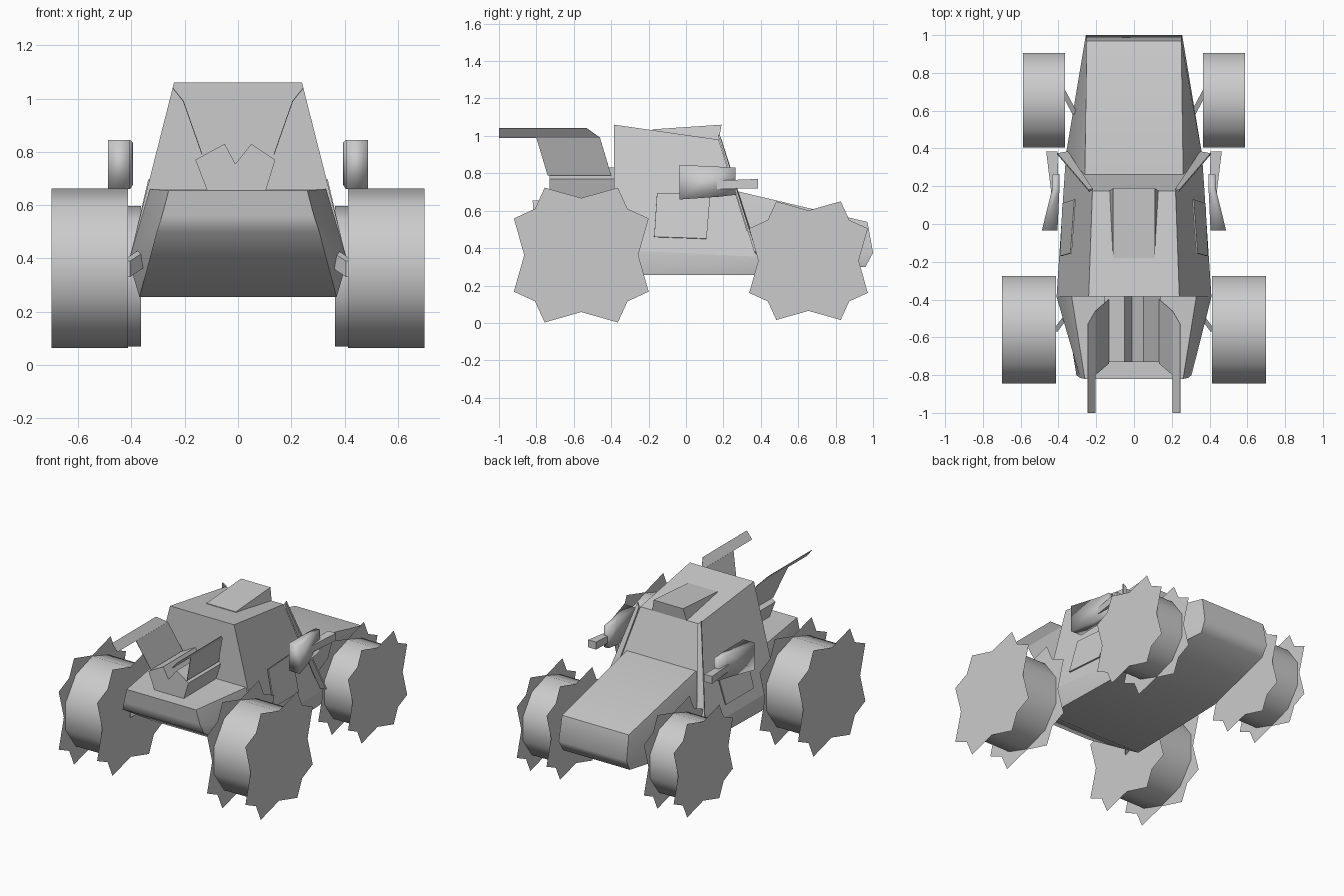
import bpy, bmesh, math
from mathutils import Vector

cube = bpy.data.objects.get("Cube")
if cube:
    bpy.data.objects.remove(cube, do_unlink=True)

grey = bpy.data.materials.new("plain_grey")
grey.use_nodes = True
grey.diffuse_color = (0.6, 0.6, 0.6, 1)
grey.node_tree.nodes["Principled BSDF"].inputs["Base Color"].default_value = (0.6, 0.6, 0.6, 1)


def finish(name, bm, mirror=False, angle=40):
    """Turn a bmesh into a shaded object, optionally mirrored over x."""
    bmesh.ops.recalc_face_normals(bm, faces=bm.faces)
    mesh = bpy.data.meshes.new(name)
    bm.to_mesh(mesh)
    bm.free()
    mesh.materials.append(grey)
    obj = bpy.data.objects.new(name, mesh)
    bpy.context.collection.objects.link(obj)
    if mirror:
        mod = obj.modifiers.new("mirror", 'MIRROR')
        mod.use_mirror_merge = False
    bpy.ops.object.select_all(action='DESELECT')
    obj.select_set(True)
    bpy.context.view_layer.objects.active = obj
    bpy.ops.object.shade_smooth_by_angle(angle=math.radians(angle))


def loft(name, rings, mirror=False, angle=40):
    """Closed solid skinned through rings with equal point counts."""
    bm = bmesh.new()
    loops = [[bm.verts.new(p) for p in ring] for ring in rings]
    n = len(loops[0])
    for a, b in zip(loops, loops[1:]):
        for i in range(n):
            j = (i + 1) % n
            bm.faces.new((a[i], a[j], b[j], b[i]))
    bm.faces.new(loops[0])
    bm.faces.new(loops[-1])
    bmesh.ops.remove_doubles(bm, verts=bm.verts, dist=0.0005)
    finish(name, bm, mirror, angle)


def both_sides(half):
    """Complete a half outline, listed bottom to top, across x."""
    return half + [(-x, y, z) for x, y, z in reversed(half)]


def rect(y, x0, x1, z0, z1):
    return [(x0, y, z0), (x1, y, z0), (x1, y, z1), (x0, y, z1)]


def plates(name, corners, thick=0.003):
    """Mirrored pair of thin slabs grown from a four-cornered outline."""
    a, b, c = (Vector(p) for p in corners[:3])
    off = (b - a).cross(c - a).normalized() * thick / 2
    loft(name, [[Vector(p) + s * off for p in corners] for s in (1, -1)], True)


def wheels(name, y, z, x0, x1, size):
    """Ten-sided tyre with a flat toothed disc at each end."""
    bm = bmesh.new()
    tube = []
    for x in (x0, x1):
        tube.append([bm.verts.new((x, y + 0.3 * size * math.sin(k * math.pi / 5),
                                   z + 0.3 * size * math.cos(k * math.pi / 5)))
                     for k in range(10)])
    for k in range(10):
        j = (k + 1) % 10
        bm.faces.new((tube[0][k], tube[0][j], tube[1][j], tube[1][k]))
    for x in (x0, x1):
        disc = []
        for quarter in range(4):
            for deg, r in ((0, 0.305), (28.5, 0.41), (45, 0.35), (61.5, 0.41)):
                t = math.radians(deg + 90 * quarter)
                disc.append(bm.verts.new((x, y + r * size * math.cos(t),
                                          z + r * size * math.sin(t))))
        bm.faces.new(disc)
    finish(name, bm, mirror=True)


# Wheels
wheels("large_wheels", -0.56, 0.363, 0.412, 0.70, 1.0)
wheels("small_wheels", 0.655, 0.333, 0.365, 0.588, 0.88)

# Boat-shaped lower body with a wedge nose
loft("lower_body", [
    both_sides([(0.305, -0.80, 0.50), (0.285, -0.815, 0.56), (0.26, -0.82, 0.655)]),
    both_sides([(0.37, -0.40, 0.255), (0.41, -0.385, 0.39), (0.33, -0.385, 0.66)]),
    both_sides([(0.35, 0.37, 0.255), (0.36, 0.37, 0.355), (0.26, 0.27, 0.705)]),
    both_sides([(0.25, 0.96, 0.30), (0.255, 1.0, 0.375), (0.25, 0.97, 0.54)]),
    both_sides([(0.255, 1.0, 0.375)] * 3),
], angle=62)

# Cabin with sloping sides and windscreen
loft("cabin", [
    both_sides([(0.41, -0.385, 0.39), (0.24, -0.385, 1.06)]),
    both_sides([(0.36, 0.37, 0.355), (0.22, 0.175, 0.98)]),
], angle=30)

# Roof scoop rising towards the windscreen
loft("roof_scoop", [
    both_sides([(0.115, -0.18, 1.0), (0.11, -0.18, 1.035)]),
    both_sides([(0.13, 0.175, 0.975), (0.11, 0.19, 1.06)]),
], angle=30)

# Windscreen pillars flaring out from the cabin corners
plates("front_pillars", [(0.22, 0.185, 0.98), (0.238, 0.175, 1.005),
                         (0.405, 0.37, 0.38), (0.35, 0.38, 0.37)], 0.01)

# Notched engine cover
outline = [(0.10, 0.64), (0.14, 0.77), (0.05, 0.83), (-0.01, 0.755),
           (-0.05, 0.83), (-0.16, 0.77), (-0.11, 0.64)]
loft("engine_cover", [[(x, y, z) for x, z in outline] for y in (-0.73, -0.385)], angle=20)

# Twin tail fins: slanted rails on leaning supports
plates("tail_rails", [(0.205, -1.0, 0.99), (0.245, -1.0, 1.04),
                      (0.245, -0.53, 1.04), (0.205, -0.46, 0.99)])
plates("tail_supports", [(0.205, -0.80, 0.99), (0.205, -0.46, 0.99),
                         (0.135, -0.40, 0.79), (0.135, -0.74, 0.79)])

# Wedge-shaped side pods with forward tips
loft("side_pods", [
    rect(-0.035, 0.405, 0.488, 0.66, 0.845),
    rect(0.18, 0.395, 0.435, 0.675, 0.835),
    rect(0.265, 0.395, 0.43, 0.685, 0.83),
], mirror=True, angle=95)
loft("pod_tips", [
    rect(0.14, 0.40, 0.435, 0.715, 0.76),
    rect(0.385, 0.405, 0.465, 0.72, 0.77),
], mirror=True)

# Side intake panels lying on the cabin flanks
plates("side_intakes", [(0.388, -0.17, 0.46), (0.375, 0.11, 0.45),
                        (0.312, 0.13, 0.69), (0.333, -0.155, 0.695)], 0.008)

# Suspension arms joining body and wheels
for name, start, end in (("small_wheel_arms", (0.31, 0.58, 0.36), (0.38, 0.71, 0.42)),
                         ("large_wheel_arms", (0.33, -0.45, 0.42), (0.42, -0.57, 0.36))):
    loft(name, [rect(y, x - 0.015, x + 0.015, z - 0.03, z + 0.03)
                for x, y, z in (start, end)], mirror=True)
